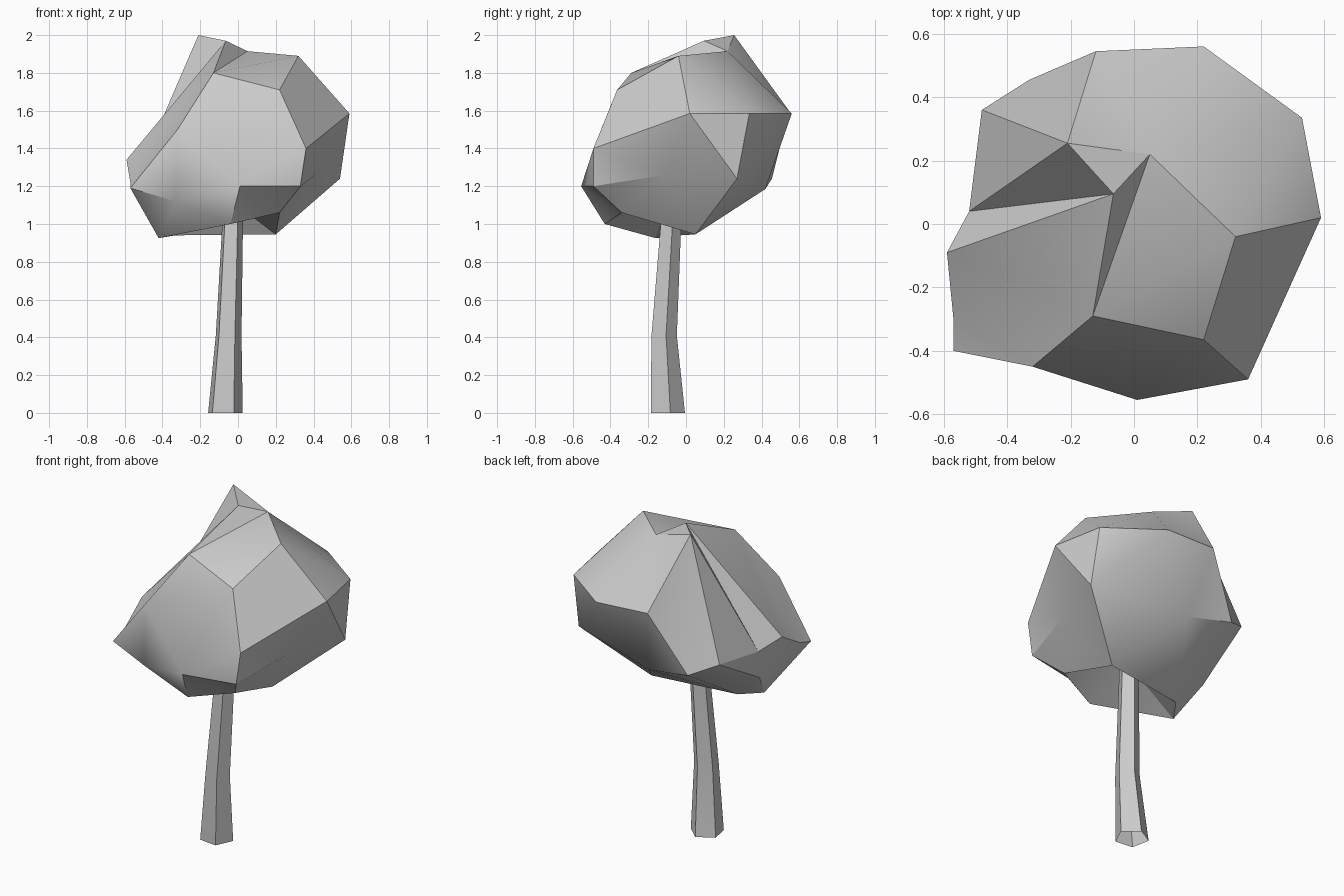
import bpy, bmesh
from math import sin, cos, tau, radians
from mathutils import Vector

if "Cube" in bpy.data.objects:
    bpy.data.objects.remove(bpy.data.objects["Cube"])


def finish(name, bm):
    bmesh.ops.recalc_face_normals(bm, faces=bm.faces[:])
    mesh = bpy.data.meshes.new(name)
    bm.to_mesh(mesh)
    bm.free()
    ob = bpy.data.objects.new(name, mesh)
    bpy.context.collection.objects.link(ob)
    bpy.ops.object.select_all(action='DESELECT')
    ob.select_set(True)
    bpy.context.view_layer.objects.active = ob
    bpy.ops.object.shade_smooth_by_angle(angle=radians(30))
    return ob


# Crown: faceted corner points, top to bottom; the last one is the hollow at the trunk
corners = [Vector(c) for c in [
    (-.21, .255, 2.0), (-.065, .095, 1.97), (.05, .22, 1.915),
    (.32, -.04, 1.89), (-.13, -.29, 1.8), (.22, -.365, 1.71),
    (.59, .02, 1.585), (.53, .335, 1.585), (.22, .56, 1.585),
    (-.12, .545, 1.6), (-.32, -.45, 1.5), (.36, -.49, 1.4),
    (-.59, -.09, 1.34), (-.48, .36, 1.31), (-.52, .04, 1.28),
    (-.33, .455, 1.24), (-.57, -.295, 1.22), (-.57, -.4, 1.19),
    (.01, -.555, 1.2), (.33, -.49, 1.2), (.41, -.11, 1.26),
    (.54, .27, 1.24), (-.04, .42, 1.185), (-.33, -.44, 1.12),
    (-.5, 0, 1.1), (.22, -.34, 1.06), (-.04, -.43, 1.0),
    (.2, .05, .945), (-.33, -.03, .94), (-.42, -.16, .925),
    (-.03, -.1, 1.12),
]]
# Ridges and valleys that the skin must follow
creases = [(0, 13), (0, 14), (0, 15), (0, 9), (1, 14), (1, 12), (12, 4), (1, 4),
           (0, 2), (2, 9), (2, 8), (2, 3), (2, 4), (3, 7), (4, 16), (4, 10),
           (10, 5), (10, 17), (5, 18), (5, 11), (5, 3), (3, 6), (6, 11),
           (10, 18), (10, 23), (17, 23), (23, 18), (18, 19), (19, 20), (20, 21),
           (6, 20), (6, 21), (19, 25), (8, 22), (21, 22), (27, 22), (21, 27),
           (20, 25), (20, 27), (8, 21), (15, 22), (25, 27), (25, 26), (26, 29),
           (27, 28)]
centre = Vector((0, 0, 1.45))
rays = [(c - centre).normalized() for c in corners]

# Skin the corners as seen from the crown's middle, so hollows survive
bm = bmesh.new()
verts = [bm.verts.new(r) for r in rays]
bm.verts.index_update()
bmesh.ops.convex_hull(bm, input=verts)
bmesh.ops.triangulate(bm, faces=bm.faces[:])
tris = {frozenset(verts.index(v) for v in f.verts) for f in bm.faces}
bm.free()


def side(a, b, c):
    return rays[a].cross(rays[b]).dot(rays[c])


def crosses(a, b, c, d):
    return (side(a, b, c) * side(a, b, d) < 0 and side(c, d, a) * side(c, d, b) < 0
            and (rays[a] + rays[b]).dot(rays[c] + rays[d]) > 0)


def edges():
    return {frozenset((a, b)) for t in tris for a in t for b in t if a < b}


# Turn any edge that cuts across a crease
for a, b in creases:
    for attempt in range(12):
        if frozenset((a, b)) in edges():
            break
        for e in sorted(edges(), key=sorted):
            c, d = e
            pair = [t for t in tris if e <= t]
            if len(pair) != 2 or {a, b} & {c, d} or not crosses(a, b, c, d):
                continue
            p, q = [next(iter(t - e)) for t in pair]
            if crosses(p, q, c, d):
                tris.difference_update(pair)
                tris.update((frozenset((p, q, c)), frozenset((p, q, d))))
                break

bm = bmesh.new()
verts = [bm.verts.new(c) for c in corners]
for t in sorted(tris, key=sorted):
    bm.faces.new([verts[i] for i in t])
finish("crown", bm)

# Trunk: bent, tapering five-sided tube
bm = bmesh.new()
rings = []
for x, y, z, r in [(-.07, -.102, 0, .097), (-.052, -.12, .41, .072),
                   (-.026, -.075, 1.13, .055)]:
    rings.append([bm.verts.new((x + r * cos(tau * i / 5 + .2),
                                y + r * sin(tau * i / 5 + .2), z))
                  for i in range(5)])
for a, b in zip(rings, rings[1:]):
    for i in range(5):
        j = (i + 1) % 5
        bm.faces.new((a[i], a[j], b[j], b[i]))
finish("trunk", bm)
